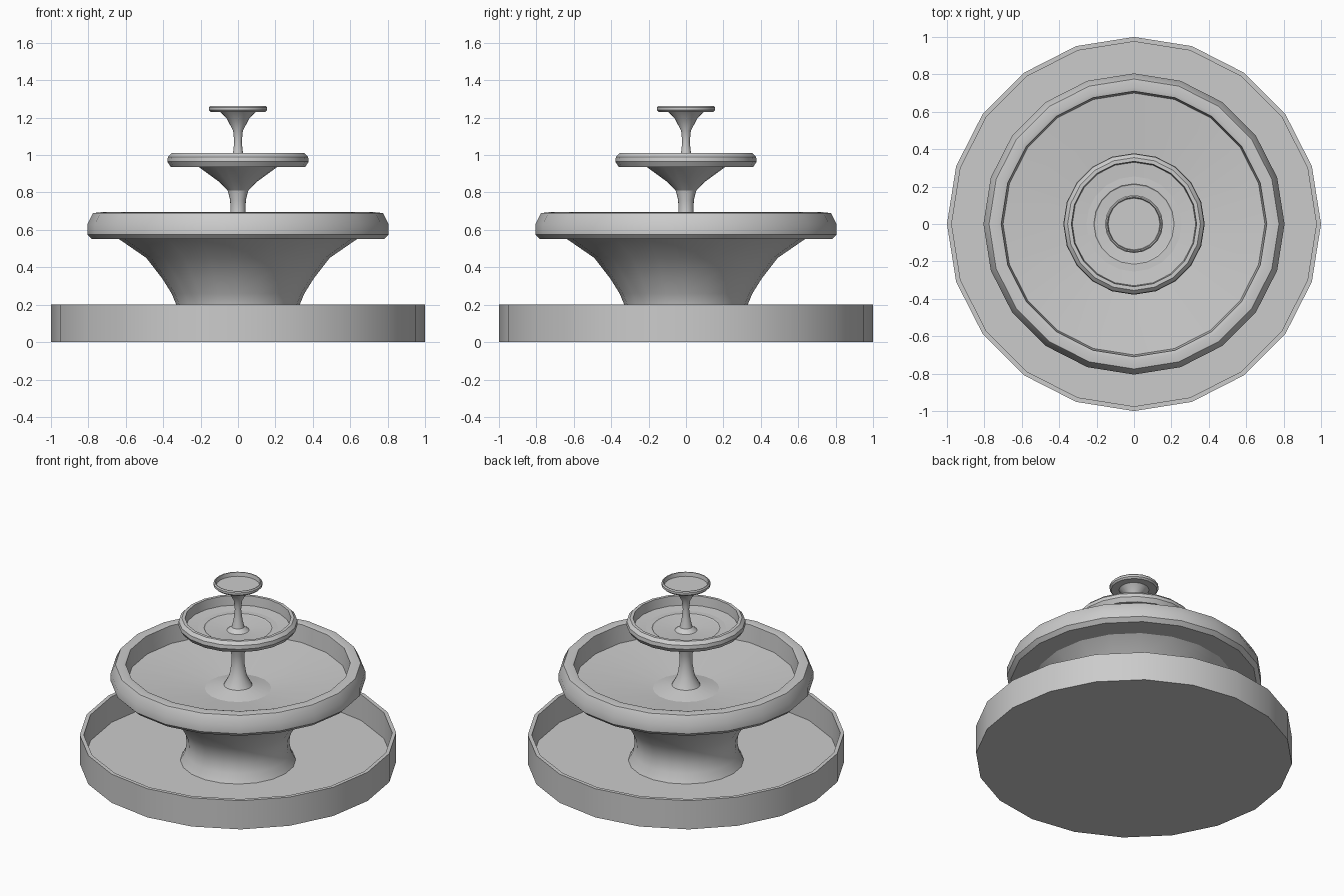
import bpy, bmesh
from math import cos, sin, tau

if "Cube" in bpy.data.objects:
    bpy.data.objects.remove(bpy.data.objects["Cube"])

SIDES = 20


def lathe(name, profile):
    """Revolve an (r, z) profile around z; r = 0 becomes a single pole."""
    bm = bmesh.new()
    rings = []
    for r, z in profile:
        if r == 0:
            rings.append([bm.verts.new((0, 0, z))] * SIDES)
        else:
            rings.append([bm.verts.new((r * cos(tau * i / SIDES), r * sin(tau * i / SIDES), z))
                          for i in range(SIDES)])
    for a, b in zip(rings, rings[1:]):
        for i in range(SIDES):
            j = (i + 1) % SIDES
            bm.faces.new(list(dict.fromkeys((a[i], a[j], b[j], b[i]))))
    bmesh.ops.recalc_face_normals(bm, faces=bm.faces[:])
    mesh = bpy.data.meshes.new(name)
    bm.to_mesh(mesh)
    bm.free()
    obj = bpy.data.objects.new(name, mesh)
    bpy.context.collection.objects.link(obj)
    bpy.ops.object.select_all(action='DESELECT')
    obj.select_set(True)
    bpy.context.view_layer.objects.active = obj
    bpy.ops.object.shade_smooth_by_angle(angle=0.52)
    return obj


# Ground pool with a thin wall and shallow floor
lathe("ground_pool", [(0, 0), (1, 0), (1, 0.2), (0.975, 0.2), (0.975, 0.02), (0.36, 0.02)])

# Large bowl on its flared pedestal
lathe("large_bowl", [
    (0.365, 0.02), (0.335, 0.08), (0.325, 0.14), (0.33, 0.2), (0.355, 0.26), (0.405, 0.34),
    (0.49, 0.45), (0.635, 0.55), (0.78, 0.55), (0.805, 0.575), (0.805, 0.63), (0.775, 0.69),
    (0.73, 0.695), (0.71, 0.69), (0.70, 0.57), (0.21, 0.52)])

# Middle bowl on its slender stem
lathe("middle_bowl", [
    (0.21, 0.52), (0.09, 0.545), (0.055, 0.61), (0.04, 0.70), (0.042, 0.76), (0.055, 0.81),
    (0.105, 0.86), (0.215, 0.94), (0.36, 0.937), (0.378, 0.965), (0.375, 0.99),
    (0.355, 1.01), (0.335, 1.01), (0.33, 0.945), (0.07, 0.925)])

# Small top dish, closed in the centre
lathe("top_dish", [
    (0.07, 0.925), (0.04, 0.95), (0.028, 1.0), (0.02, 1.07), (0.026, 1.13), (0.06, 1.195),
    (0.095, 1.23), (0.145, 1.23), (0.155, 1.24), (0.155, 1.255), (0.148, 1.262),
    (0.142, 1.262), (0.138, 1.235), (0, 1.235)])
